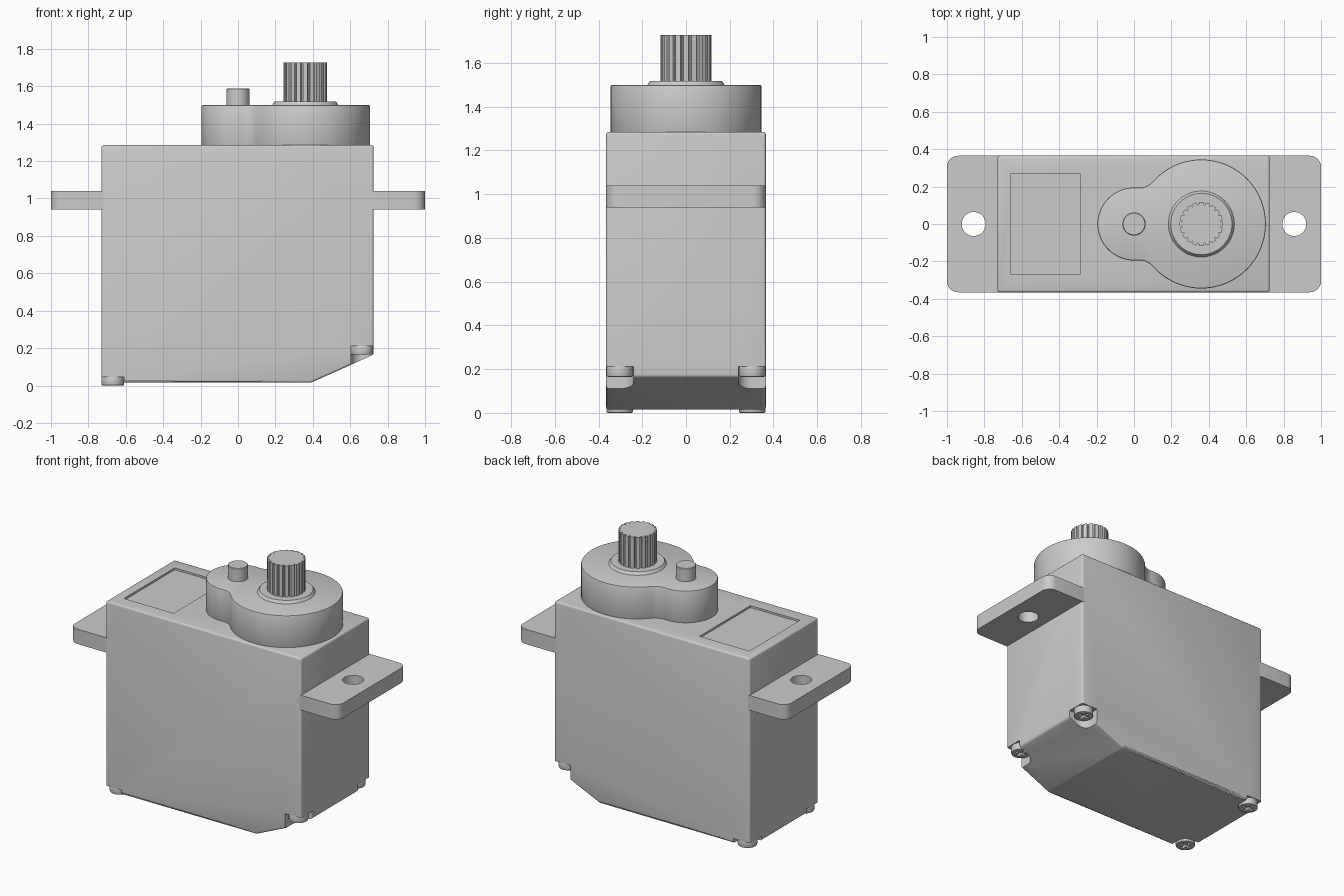
import bpy, bmesh, math
from math import cos, sin, pi, atan2

if "Cube" in bpy.data.objects:
    bpy.data.objects.remove(bpy.data.objects["Cube"], do_unlink=True)

GREY = (0.6, 0.6, 0.6, 1)
grey = bpy.data.materials.new("grey plastic")
grey.use_nodes = True
grey.diffuse_color = GREY
grey.node_tree.nodes["Principled BSDF"].inputs["Base Color"].default_value = GREY


def arc(cx, cy, r, a0, a1, n):
    return [(cx + r * cos(a0 + (a1 - a0) * i / n), cy + r * sin(a0 + (a1 - a0) * i / n))
            for i in range(n + 1)]


def circle(cx, cy, r, n=48):
    return arc(cx, cy, r, 0, 2 * pi, n)[:-1]


def rounded(x0, y0, x1, y1, r, n=8):
    pts = []
    for k, (x, y) in enumerate([(x1 - r, y1 - r), (x0 + r, y1 - r), (x0 + r, y0 + r), (x1 - r, y0 + r)]):
        pts += arc(x, y, r, k * pi / 2, (k + 1) * pi / 2, n)
    return pts


def prism(name, pts, lo, hi, axis="z", top=1.0, centre=(0, 0)):
    """Extrude an outline along z or y, optionally scaling its far end."""
    bm = bmesh.new()
    rings = []
    for level, s in ((lo, 1.0), (hi, top)):
        ring = []
        for u, v in pts:
            u, v = centre[0] + (u - centre[0]) * s, centre[1] + (v - centre[1]) * s
            ring.append(bm.verts.new((u, v, level) if axis == "z" else (u, level, v)))
        rings.append(ring)
    a, b = rings
    bm.faces.new(a[::-1])
    bm.faces.new(b)
    for i in range(len(pts)):
        j = (i + 1) % len(pts)
        bm.faces.new((a[i], a[j], b[j], b[i]))
    bmesh.ops.recalc_face_normals(bm, faces=bm.faces)
    mesh = bpy.data.meshes.new(name)
    bm.to_mesh(mesh)
    bm.free()
    mesh.materials.append(grey)
    ob = bpy.data.objects.new(name, mesh)
    bpy.context.collection.objects.link(ob)
    return ob


def finish(ob, bevel=0, cutters=(), segments=3):
    """Bevel, cut, bake the modifiers and shade smooth with sharp edges."""
    if bevel:
        m = ob.modifiers.new("bevel", "BEVEL")
        m.width, m.segments, m.limit_method, m.angle_limit = bevel, segments, "ANGLE", math.radians(20)
    for c in cutters:
        m = ob.modifiers.new("cut", "BOOLEAN")
        m.operation, m.object, m.solver = "DIFFERENCE", c, "EXACT"
    bpy.context.view_layer.update()
    ev = ob.evaluated_get(bpy.context.evaluated_depsgraph_get())
    mesh = bpy.data.meshes.new_from_object(ev)
    ob.modifiers.clear()
    ob.data = mesh
    for c in cutters:
        bpy.data.objects.remove(c, do_unlink=True)
    bpy.ops.object.select_all(action="DESELECT")
    ob.select_set(True)
    bpy.context.view_layer.objects.active = ob
    bpy.ops.object.shade_smooth_by_angle(angle=math.radians(30))
    return ob


W = 0.365            # half depth of the case
SHAFT = (0.36, 0)    # output shaft axis

# Case with sloped bottom corner, screw notches and a shallow label recess
case = prism("case", [(-0.73, 0.015), (0.39, 0.015), (0.725, 0.165), (0.725, 1.285), (-0.73, 1.285)],
             -W, W, "y")
cuts = [prism("label_cutter", [(-0.66, -0.27), (-0.29, -0.27), (-0.29, 0.27), (-0.66, 0.27)], 1.272, 1.4)]
for sx, inner, roof in ((-1, 0.61, 0.045), (1, 0.605, 0.212)):
    for sy in (-1, 1):
        x0, x1 = sorted((sx * inner, sx * 0.9))
        y0, y1 = sorted((sy * 0.24, sy * 0.6))
        cuts.append(prism("notch_cutter", rounded(x0, y0, x1, y1, 0.06), -0.1, roof))
finish(case, 0.012, cuts)

# Mounting ears with rounded outer corners and a screw hole
for side, name in ((-1, "right_ear"), (1, "left_ear")):
    x0, x1 = sorted((side * 0.65, side * 1.0))
    hole = prism("hole_cutter", circle(side * 0.857, 0, 0.064), 0.8, 1.2)
    ear = prism(name, rounded(x0, -W, x1, W, 0.06), 0.94, 1.04)
    finish(ear, cutters=[hole])

# Gear housing: two lobes joined by tangent concave fillets
R, r, f = 0.345, 0.195, 0.1
d = SHAFT[0]
fx = ((r + f) ** 2 - (R + f) ** 2 + d * d) / (2 * d)
fy = math.sqrt((r + f) ** 2 - fx * fx)
big, small = atan2(fy, fx - d), atan2(fy, fx)
outline = arc(d, 0, R, -big, big, 64)
outline += arc(fx, fy, f, big - pi, small - pi, 10)[1:]
outline += arc(0, 0, r, small, 2 * pi - small, 40)[1:]
outline += arc(fx, -fy, f, pi - small, pi - big, 10)[1:-1]
finish(prism("gear_housing", outline, 1.27, 1.5), 0.008, segments=2)

# Idler post
finish(prism("idler_post", circle(0, 0, 0.062, 32), 1.48, 1.588), 0.004, segments=1)

# Collar and splined output shaft
finish(prism("shaft_collar", circle(*SHAFT, 0.18), 1.495, 1.518, top=0.91, centre=SHAFT))
teeth = 20
spline = []
for i in range(teeth):
    for t, rad in ((-0.32, 0.117), (0.32, 0.117), (0.42, 0.104), (0.58, 0.104)):
        a = 2 * pi * (i + t) / teeth
        spline.append((d + rad * cos(a), rad * sin(a)))
finish(prism("output_spline", spline, 1.5, 1.728))

# Case screws with a cross recess underneath
for x, z in ((-0.67, 0.0), (0.663, 0.165)):
    for y in (-0.303, 0.303):
        cross = []
        for k in range(4):
            c, s = cos(k * pi / 2), sin(k * pi / 2)
            for u, v in ((0.01, 0.01), (0.038, 0.01), (0.038, -0.01)):
                cross.append((x + u * c + v * s, y + u * s - v * c))
        slot = prism("slot_cutter", cross, z - 0.05, z + 0.022)
        head = prism("case_screw", circle(x, y, 0.06, 32), z, z + 0.05)
        finish(head, 0.006, [slot], 2)
